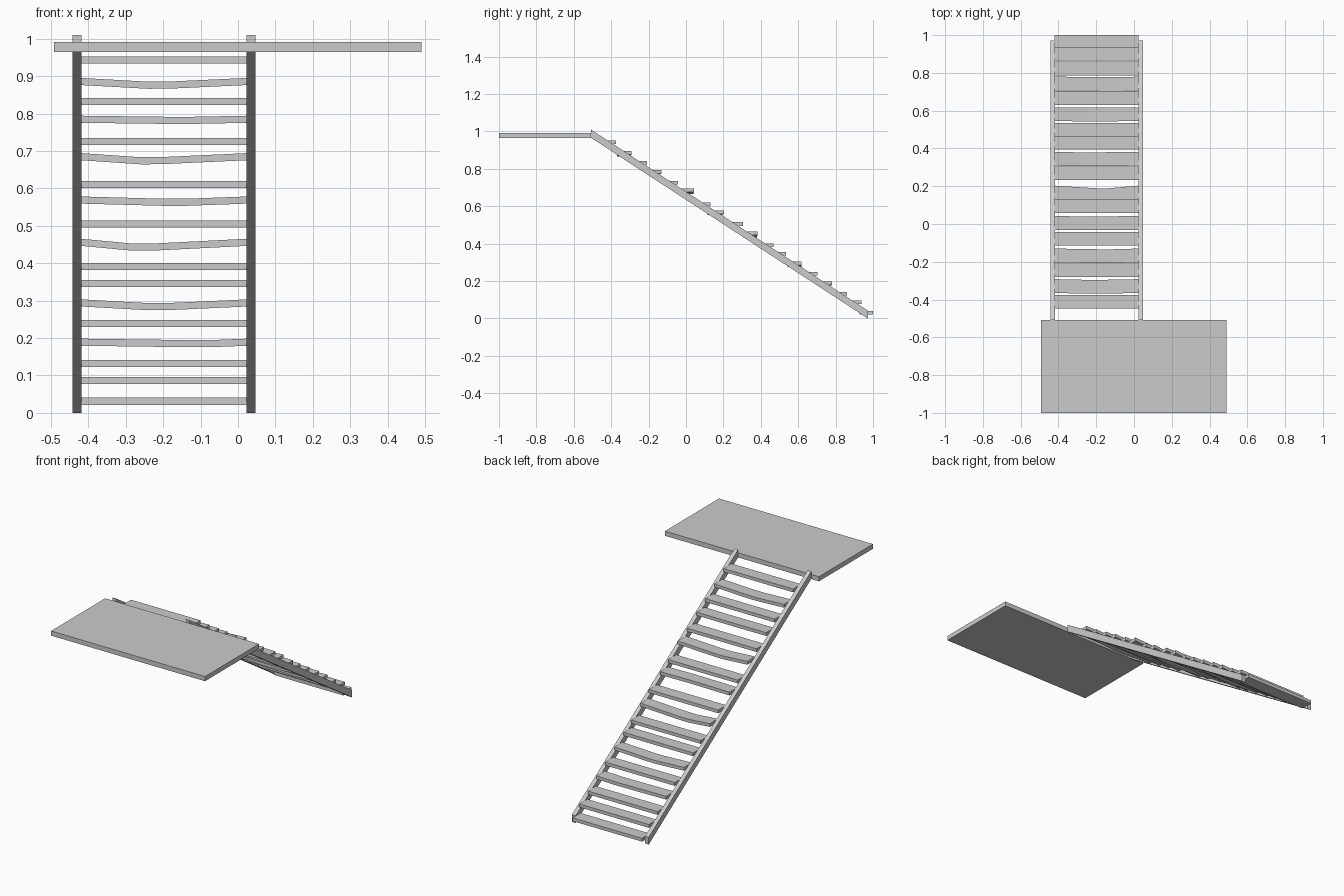
import bpy

if "Cube" in bpy.data.objects:
    bpy.data.objects.remove(bpy.data.objects["Cube"])

def prism(name, sections):
    """Loft a solid through a list of equal-length closed sections."""
    n = len(sections[0])
    verts = [v for s in sections for v in s]
    faces = [tuple(range(n))[::-1],
             tuple(range((len(sections) - 1) * n, len(sections) * n))]
    for k in range(len(sections) - 1):
        for i in range(n):
            j = (i + 1) % n
            faces.append((k * n + i, k * n + j, (k + 1) * n + j, (k + 1) * n + i))
    me = bpy.data.meshes.new(name)
    me.from_pydata(verts, [], faces)
    me.update()
    ob = bpy.data.objects.new(name, me)
    bpy.context.collection.objects.link(ob)
    return ob

def section(x, y0, y1, z0, z1):
    return [(x, y0, z0), (x, y1, z0), (x, y1, z1), (x, y0, z1)]

# upper landing
prism("landing", [section(x, -1.0, -0.508, 0.965, 0.992) for x in (-0.492, 0.49)])

# sloping side rails with vertical end cuts
rail = [(-0.508, 0.966), (0.972, 0.0), (0.972, 0.042), (-0.508, 1.01)]
for name, x0, x1 in (("rail_left", -0.443, -0.419), ("rail_right", 0.023, 0.047)):
    prism(name, [[(x, y, z) for y, z in rail] for x in (x0, x1)])

# treads: back y, height, sag depth, sag position, forward bend
treads = [
    (1.000, .031, 0, 0, 0), (.938, .087, 0, 0, 0), (.860, .132, 0, 0, 0),
    (.780, .189, .004, -.10, .002), (.703, .239, 0, 0, 0), (.618, .294, .010, -.21, .002),
    (.535, .346, 0, 0, 0), (.467, .391, 0, 0, 0), (.382, .456, .013, -.25, .003),
    (.305, .505, 0, 0, 0), (.203, .569, .006, -.165, .014), (.130, .611, 0, 0, 0),
    (.042, .685, .011, -.23, .002), (-.042, .726, 0, 0, 0), (-.130, .785, .003, -.15, .004),
    (-.208, .833, 0, 0, 0), (-.292, .886, .010, -.21, .004), (-.375, .943, 0, 0, 0),
]
DEPTH, HALF = 0.073, 0.0095
for i, (y, z, sag, sx, bend) in enumerate(treads):
    stations = [(-0.42, 0, 0), (0.024, 0, 0)]
    if sag:
        stations[1:1] = [(sx - 0.03, sag, bend), (sx + 0.03, sag * 0.95, bend)]
    prism(f"tread_{i + 1:02d}",
          [section(x, y - DEPTH - b, y - b, z - s - HALF, z - s + HALF)
           for x, s, b in stations])
